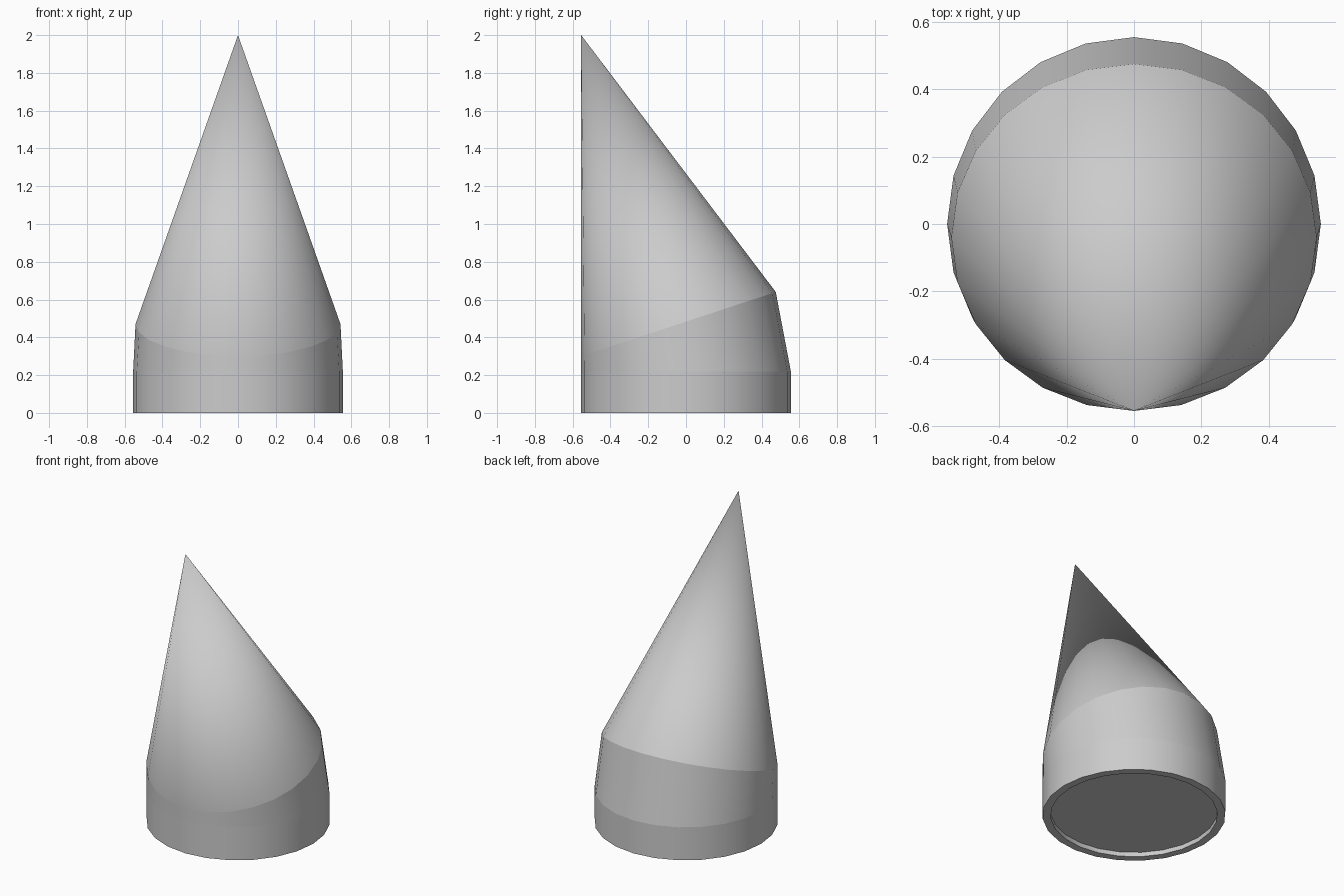
import bpy
import bmesh
from math import cos, sin, pi, atan2

if "Cube" in bpy.data.objects:
    bpy.data.objects.remove(bpy.data.objects["Cube"])

SIDES = 24
R = 0.555          # outer radius of the base
INNER = 0.506      # radius of the recess underneath
RECESS = 0.03


def ring(bm, radius, z, y=0.0, tilt=0.0):
    """Ring of vertices, optionally tilted about the x axis."""
    verts = []
    for i in range(SIDES):
        a = 2 * pi * i / SIDES
        d = radius * sin(a)
        verts.append(bm.verts.new((radius * cos(a), y + d * cos(tilt), z + d * sin(tilt))))
    return verts


def bridge(bm, lower, upper):
    for i in range(SIDES):
        j = (i + 1) % SIDES
        bm.faces.new((lower[i], lower[j], upper[j], upper[i]))


def sharpen(bm, loop):
    for i in range(SIDES):
        bm.edges.get((loop[i], loop[(i + 1) % SIDES])).smooth = False


def finish(bm, name):
    for f in bm.faces:
        f.smooth = len(f.verts) <= 4
    mesh = bpy.data.meshes.new(name)
    bm.to_mesh(mesh)
    bm.free()
    obj = bpy.data.objects.new(name, mesh)
    bpy.context.collection.objects.link(obj)


# Shared slanted seam between base and cone
TILT = atan2(0.34, 1.03)
SEAM = dict(radius=0.5425, z=0.47, y=-0.04, tilt=TILT)

# Base: recessed underside, straight band, slanted band
bm = bmesh.new()
floor = ring(bm, INNER, RECESS)
lip = ring(bm, INNER, 0)
foot = ring(bm, R, 0)
band = ring(bm, R, 0.22)
seam = ring(bm, **SEAM)
loops = [floor, lip, foot, band, seam]
for a, b in zip(loops, loops[1:]):
    bridge(bm, a, b)
bm.faces.new(list(reversed(floor)))
for loop in loops[:4]:
    sharpen(bm, loop)
finish(bm, "base")

# Cone: leans so its tip stands above the front edge
bm = bmesh.new()
rim = ring(bm, **SEAM)
tip = bm.verts.new((0, -R, 2.0))
for i in range(SIDES):
    bm.faces.new((rim[i], rim[(i + 1) % SIDES], tip))
finish(bm, "cone")
